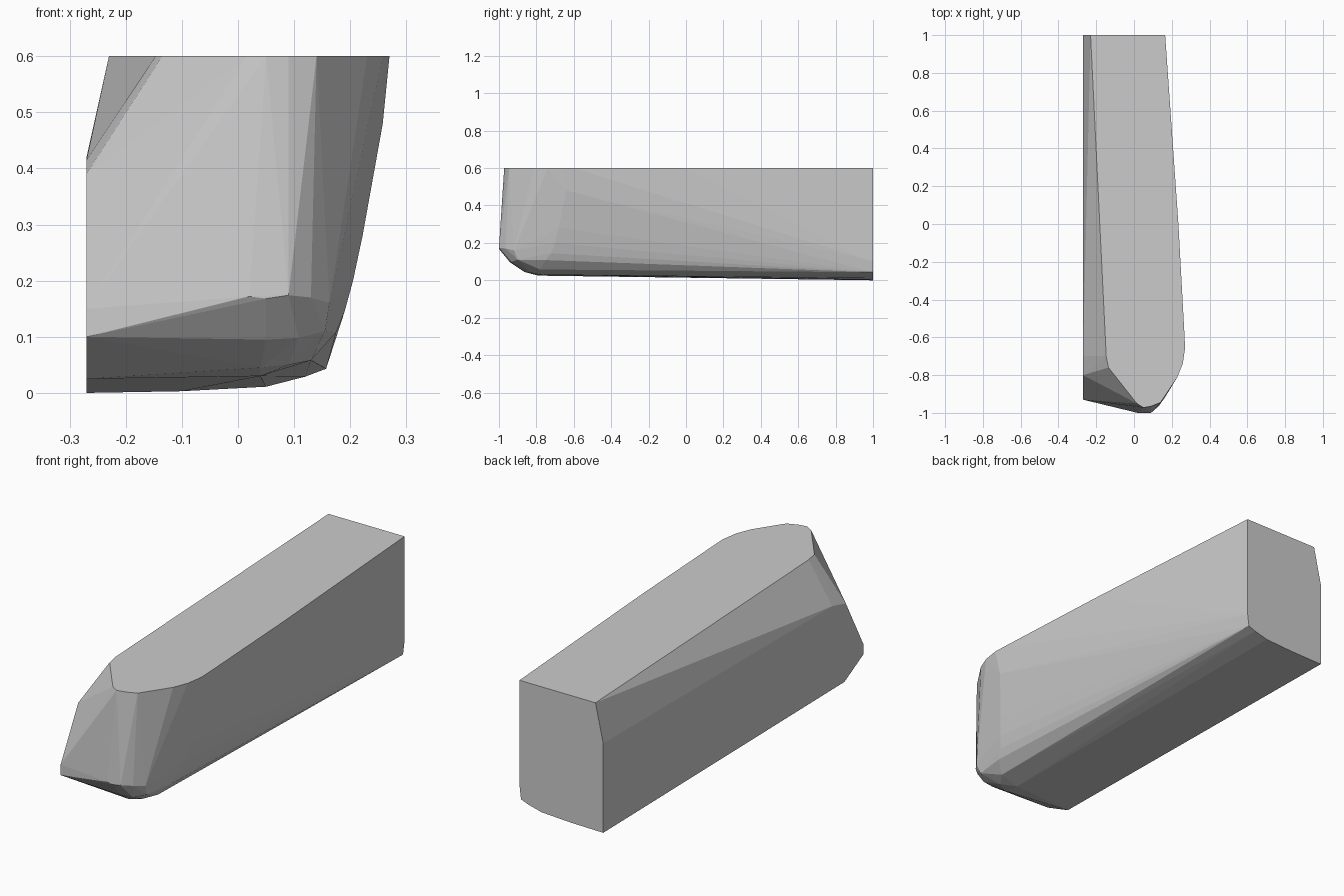
import bpy, bmesh, math


def hull(name, points):
    """Convex block wrapped around a few section outlines."""
    bm = bmesh.new()
    for p in points:
        bm.verts.new(p)
    res = bmesh.ops.convex_hull(bm, input=bm.verts[:])
    loose = [v for v in bm.verts if not v.link_faces]
    bmesh.ops.delete(bm, geom=loose, context='VERTS')
    bmesh.ops.dissolve_limit(bm, angle_limit=math.radians(0.3),
                             verts=bm.verts[:], edges=bm.edges[:])
    bmesh.ops.recalc_face_normals(bm, faces=bm.faces[:])
    mesh = bpy.data.meshes.new(name)
    bm.to_mesh(mesh)
    bm.free()
    obj = bpy.data.objects.new(name, mesh)
    bpy.context.collection.objects.link(obj)
    return obj


# Flat top outline (x, y) at z = 0.6
top = [(-0.23, 1), (0.165, 1), (0.235, 0), (0.268, -0.6), (0.27, -0.66),
       (0.258, -0.74), (0.23, -0.81), (0.14, -0.945), (0.09, -0.965),
       (0.05, -0.972), (0.015, -0.95), (-0.135, -0.76), (-0.147, -0.70)]

# Flat back outline (x, z) at y = 1
back = [(-0.27, 0.42), (-0.27, 0), (-0.1, 0.003), (0.05, 0.011),
        (0.12, 0.029), (0.157, 0.043), (0.164, 0.10)]

# Flat left side outline (y, z) at x = -0.27
left = [(-0.70, 0.415), (-0.80, 0.39), (-0.93, 0.15), (-0.93, 0.10),
        (-0.79, 0.025)]

# Rounded nose and lower front corner
nose = [(0.02, -1, 0.172), (0.05, -1, 0.168), (0.09, -1, 0.174),
        (0.055, -0.965, 0.13), (0.108, -0.935, 0.098), (0.05, -0.94, 0.095),
        (0.155, -0.90, 0.11), (0.163, -0.92, 0.16), (0.13, -0.965, 0.17),
        (0.04, -0.865, 0.045), (0.09, -0.84, 0.05), (0.04, -0.78, 0.03)]

# Bulge of the right flank, front section
flank = [(0.258, -0.64, 0.48), (0.222, -0.68, 0.28), (0.205, -0.70, 0.20),
         (0.19, -0.72, 0.145), (0.175, -0.75, 0.108), (0.13, -0.78, 0.058)]

hull("hull_block",
     [(x, y, 0.6) for x, y in top] + [(x, 1, z) for x, z in back]
     + [(-0.27, y, z) for y, z in left] + nose + flank)
